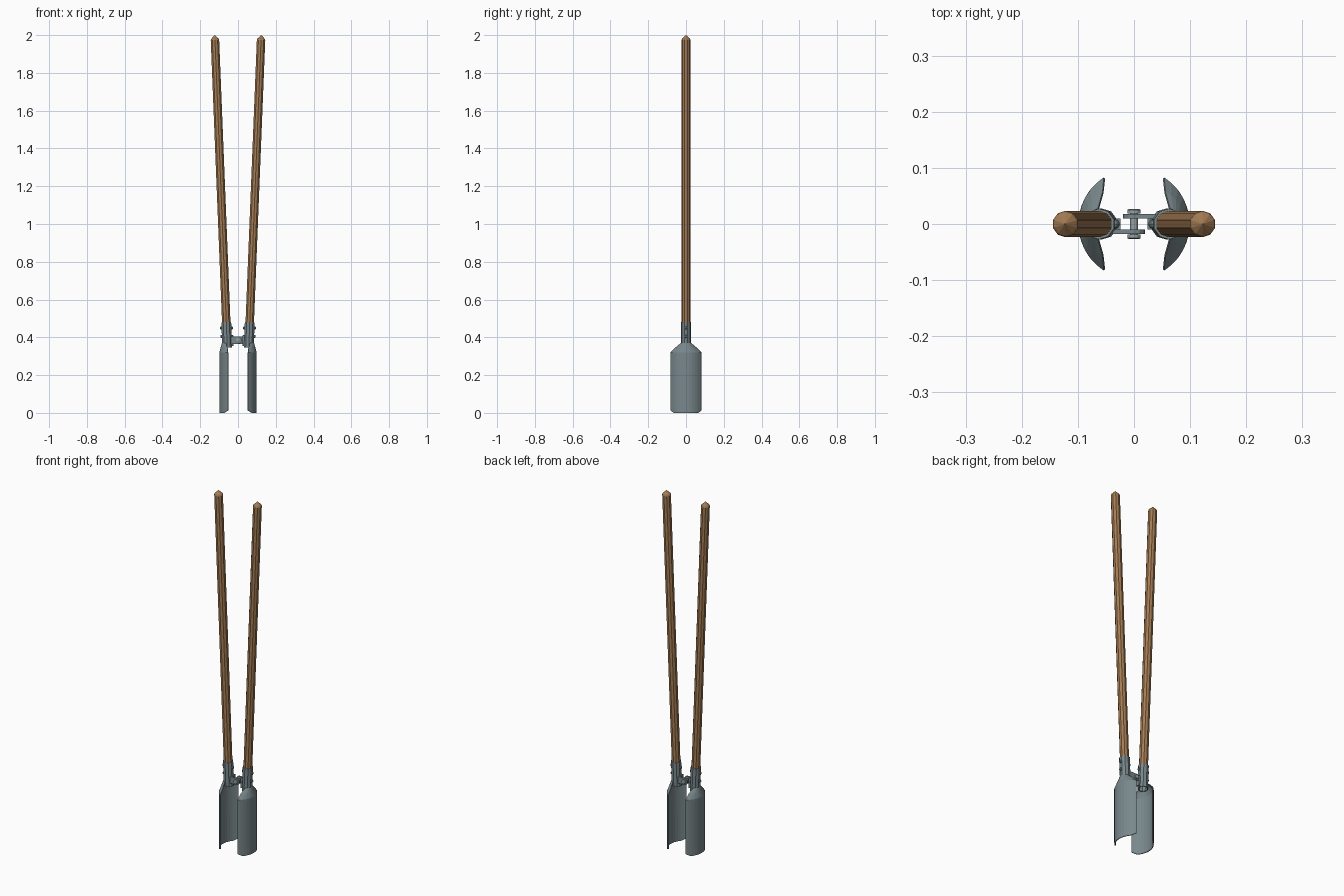
import bpy, bmesh, math
from mathutils import Vector, Matrix

if "Cube" in bpy.data.objects:
    bpy.data.objects.remove(bpy.data.objects["Cube"])


def material(name, color):
    m = bpy.data.materials.new(name)
    m.diffuse_color = (*color, 1)
    m.use_nodes = True
    m.node_tree.nodes["Principled BSDF"].inputs["Base Color"].default_value = m.diffuse_color
    return m


WOOD = material("wood", (0.37, 0.20, 0.088))
STEEL = material("steel", (0.19, 0.245, 0.26))
BRIGHT = material("bright steel", (0.30, 0.35, 0.36))


def finish(bm, name, mat, side=1):
    """Make an object; side -1 is the half turned round the vertical axis."""
    if side < 0:
        bmesh.ops.rotate(bm, verts=bm.verts, matrix=Matrix.Rotation(math.pi, 3, 'Z'))
    bmesh.ops.recalc_face_normals(bm, faces=bm.faces)
    me = bpy.data.meshes.new(name)
    bm.to_mesh(me)
    bm.free()
    me.materials.append(mat)
    ob = bpy.data.objects.new(name, me)
    bpy.context.collection.objects.link(ob)
    return ob


def lathe(bm, profile, start, axis, n):
    """Closed loft of (distance, radius) rings along an axis."""
    rot = Vector(axis).to_track_quat('Z', 'Y').to_matrix()
    rings = []
    for d, r in profile:
        rings.append([bm.verts.new(Vector(start) + rot @ Vector(
            (r * math.cos(2 * math.pi * i / n), r * math.sin(2 * math.pi * i / n), d)))
            for i in range(n)])
    for a, b in zip(rings, rings[1:]):
        for i in range(n):
            j = (i + 1) % n
            bm.faces.new((a[i], a[j], b[j], b[i]))
    return rings


def rod(bm, profile, start, axis, n):
    rings = lathe(bm, profile, start, axis, n)
    bm.faces.new(rings[0])
    bm.faces.new(rings[-1])


def box(bm, lo, hi):
    lo, hi = Vector(lo), Vector(hi)
    size = hi - lo
    bmesh.ops.create_cube(bm, size=1, matrix=Matrix.Translation((lo + hi) / 2)
                          @ Matrix.Diagonal((*size, 1)))


SLOPE = 0.04
AXIS = Vector((SLOPE, 0, 1)).normalized()


def on_axis(z):
    return Vector((0.122 - SLOPE * (1.975 - z), 0, z))


for side, tag in ((1, "right"), (-1, "left")):
    # wooden handle with pointed end
    bm = bmesh.new()
    rod(bm, [(0, 0.0235), (1.595, 0.0235), (1.602, 0.021), (1.6208, 0.001)],
        on_axis(0.38), AXIS, 10)
    finish(bm, tag + "_handle", WOOD, side)

    # socket tube, open at both ends
    bm = bmesh.new()
    rings = lathe(bm, [(0, 0.0235), (0, 0.0275), (0.135, 0.0275), (0.135, 0.0235)],
                  on_axis(0.345), AXIS, 10)
    for i in range(10):
        j = (i + 1) % 10
        bm.faces.new((rings[3][i], rings[3][j], rings[0][j], rings[0][i]))
    finish(bm, tag + "_socket", STEEL, side)

    # rivets through the socket
    bm = bmesh.new()
    for z in (0.45, 0.405):
        rod(bm, [(-0.034, 0.005), (-0.031, 0.008), (0.031, 0.008), (0.034, 0.005)],
            on_axis(z), (1, 0, 0), 8)
    finish(bm, tag + "_rivets", STEEL, side)

    # curved blade: rows of (z, centre x, radius, half angle)
    bm = bmesh.new()
    rows = [(0.0, 0, 0.099, 41), (0.013, 0, 0.099, 57), (0.32, 0, 0.099, 57),
            (0.345, 0.028, 0.064, 64), (0.37, 0.057, 0.0285, 75)]
    cols = 12
    grid = [[bm.verts.new((cx + r * math.cos(a), r * math.sin(a), z))
             for a in (math.radians(h) * (2 * i / cols - 1) for i in range(cols + 1))]
            for z, cx, r, h in rows]
    for a, b in zip(grid, grid[1:]):
        for i in range(cols):
            bm.faces.new((a[i], a[i + 1], b[i + 1], b[i]))
    blade = finish(bm, tag + "_blade", STEEL, side)
    mod = blade.modifiers.new("thickness", 'SOLIDIFY')
    mod.thickness = 0.004
    mod.offset = -1

    # hinge lug on the socket, and link plate reaching to the pin
    bm = bmesh.new()
    box(bm, (0.024, -0.01, 0.353), (0.045, 0.01, 0.41))
    box(bm, (0.0, 0.010, 0.366), (0.038, 0.018, 0.404))
    rod(bm, [(0, 0.020), (0.008, 0.020)], (0, 0.010, 0.385), (0, 1, 0), 12)
    finish(bm, tag + "_hinge_link", STEEL, side)

# hinge pin with a head at each end
bm = bmesh.new()
rod(bm, [(-0.027, 0.009), (-0.025, 0.012), (-0.019, 0.012), (-0.019, 0.007),
         (0.019, 0.007), (0.019, 0.012), (0.025, 0.012), (0.027, 0.009)],
    (0, 0, 0.385), (0, 1, 0), 12)
finish(bm, "hinge_pin", BRIGHT)
